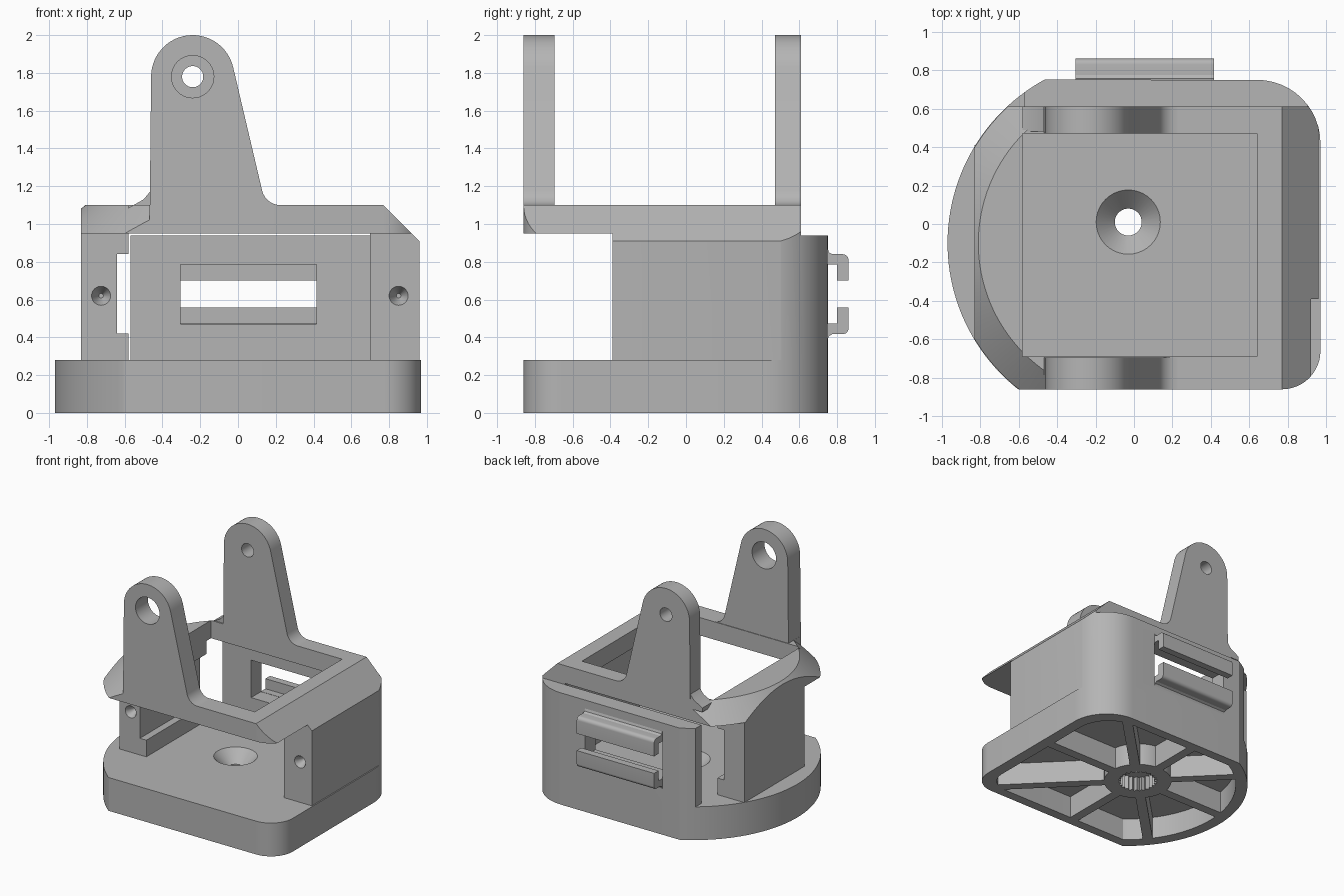
import bpy, bmesh
from math import sin, cos, radians, pi
from mathutils import Matrix

cube = bpy.data.objects.get("Cube")
if cube:
    bpy.data.objects.remove(cube, do_unlink=True)

grey = bpy.data.materials.new("plain grey")
grey.use_nodes = True
grey.diffuse_color = (0.46, 0.46, 0.46, 1)
grey.node_tree.nodes["Principled BSDF"].inputs["Base Color"].default_value = (0.46, 0.46, 0.46, 1)


def arc(cx, cy, r, start, end, n=12):
    angles = [radians(start + (end - start) * i / n) for i in range(n + 1)]
    return [(cx + r * cos(a), cy + r * sin(a)) for a in angles]


def circle(cx, cy, r, n=40):
    return arc(cx, cy, r, 0, 360, n)[:-1]


def loft(name, lower, a, b, axis="z", upper=None):
    """Solid between two matching outlines placed at a and b along an axis."""
    place = {"z": lambda u, v, w: (u, v, w),
             "y": lambda u, v, w: (u, w, v),
             "x": lambda u, v, w: (w, u, v)}[axis]
    bm = bmesh.new()
    bot = [bm.verts.new(place(u, v, a)) for u, v in lower]
    top = [bm.verts.new(place(u, v, b)) for u, v in (upper or lower)]
    bm.faces.new(bot)
    bm.faces.new(top)
    for i in range(len(bot)):
        j = (i + 1) % len(bot)
        bm.faces.new((bot[i], bot[j], top[j], top[i]))
    bmesh.ops.recalc_face_normals(bm, faces=bm.faces)
    mesh = bpy.data.meshes.new(name)
    bm.to_mesh(mesh)
    bm.free()
    ob = bpy.data.objects.new(name, mesh)
    bpy.context.collection.objects.link(ob)
    return ob


def box(name, x0, x1, y0, y1, z0, z1):
    return loft(name, [(x0, y0), (x1, y0), (x1, y1), (x0, y1)], z0, z1)


def combine(ob, tool, operation="DIFFERENCE"):
    """Boolean the tool into the object, then discard the tool."""
    mod = ob.modifiers.new("cut", "BOOLEAN")
    mod.object, mod.operation, mod.solver = tool, operation, "EXACT"
    dg = bpy.context.evaluated_depsgraph_get()
    mesh = bpy.data.meshes.new_from_object(ob.evaluated_get(dg))
    ob.modifiers.clear()
    ob.data = mesh
    bpy.data.objects.remove(tool, do_unlink=True)


def chamfer(ob):
    combine(ob, loft("chamfer", [(0.67, 1.2), (1.2, 0.67), (1.2, 1.2)], -2, 2, "y"))


def screw_hole(ob, x):
    combine(ob, loft("screw", circle(x, 0.62, 0.051, 24), -0.391, -0.31, "y",
                     circle(x, 0.62, 0.012, 24)))


# Footprint: curved left side, straight front and back, rounded right corners
footprint = ([(-0.6, -0.86)] + arc(0.77, -0.66, 0.2, -90, 0)
             + arc(0.64, 0.42, 0.33, 0, 90) + arc(0, -0.1, 0.97, 118.7, 231, 48))
hub = (-0.03, 0.01)

# Base with ribbed underside
base = loft("base", footprint, 0, 0.28)
inner = [(u * 0.9, (v + 0.05) * 0.9 - 0.05) for u, v in footprint]
pockets = loft("pockets", inner, -0.1, 0.19)
combine(pockets, loft("hub", circle(*hub, 0.27), -0.2, 0.25))
for i in range(4):
    spoke = box("spoke", -2, 2, -0.04, 0.04, -0.2, 0.25)
    spoke.data.transform(Matrix.Translation((*hub, 0)) @ Matrix.Rotation(i * pi / 4, 4, "Z"))
    combine(pockets, spoke)
combine(base, pockets)

# Toothed socket below, countersunk hole above
teeth = [(hub[0] + r * cos(i * pi / 24), hub[1] + r * sin(i * pi / 24))
         for i, r in enumerate([0.16, 0.135] * 24)]
combine(base, loft("socket", teeth, -0.1, 0.12))
combine(base, loft("bore", circle(*hub, 0.07), 0.05, 0.24))
combine(base, loft("countersink", circle(*hub, 0.07), 0.18, 0.281, "z", circle(*hub, 0.168)))

# Back and right walls in one piece
walls = loft("back_and_right_wall", footprint, 0.28, 0.95)
combine(walls, box("limit", -0.57, 0.96, -0.39, 1, 0.1, 1.2), "INTERSECT")
combine(walls, box("room", -1, 0.70, -1, 0.61, 0.1, 1.2))
combine(walls, box("ledge", -1, 1, 0.61, 1, 0.94, 1.2))
combine(walls, box("slot", -0.305, 0.415, 0.5, 1, 0.47, 0.785))
chamfer(walls)
screw_hole(walls, 0.85)

# Left wall with a long inner groove
left_wall = box("left_wall", -0.83, -0.58, -0.39, 0.41, 0.28, 0.95)
combine(left_wall, box("groove", -0.64, -0.4, -1, 1, 0.42, 0.84))
screw_hole(left_wall, -0.725)

# Upper frame: open middle, chamfered right side, conical left side
frame = loft("upper_frame", footprint, 0.95, 1.1)
combine(frame, box("limit", -0.83, 0.96, -1, 0.61, 0.5, 1.5), "INTERSECT")
combine(frame, box("opening", -0.58, 0.64, -0.69, 0.47, 0.5, 1.5))
chamfer(frame)
outside = box("outside", -1.3, -0.468, -1.3, 1.3, 0.92, 1.15)
combine(outside, loft("cone", circle(0, -0.1, 1.02, 128), 0.9, 1.2, "z",
                      circle(0, -0.1, 0.705, 128)))
combine(frame, outside)

# Two upright arms with pivot holes
arm_profile = ([(-0.467, 1.1)] + arc(0.225, 1.2, 0.1, 270, 194, 8)
               + arc(-0.24, 1.78, 0.22, 14, 180, 28))
for name, y0, y1, r in (("front_arm", -0.86, -0.695, 0.112), ("back_arm", 0.47, 0.61, 0.056)):
    arm = loft(name, arm_profile, y0, y1, "y")
    combine(arm, loft("pivot", circle(-0.24, 1.78, r), y0 - 0.1, y1 + 0.1, "y"))

# Small gusset at the foot of the back arm
loft("arm_gusset", [(-0.58, 1.05), (-0.467, 1.05), (-0.467, 1.17), (-0.5, 1.13), (-0.58, 1.085)],
     0.48, 0.61, "y")

# Hooked rails above and below the slot
rail = [(0.74, 0.785), (0.80, 0.785), (0.80, 0.70), (0.86, 0.70)] \
    + arc(0.83, 0.81, 0.03, 0, 90, 6) + [(0.775, 0.84), (0.757, 0.85), (0.75, 0.87), (0.74, 0.87)]
loft("upper_rail", rail, -0.305, 0.415, "x")
loft("lower_rail", [(y, 1.257 - z) for y, z in rail], -0.305, 0.415, "x")

# Colour and shading
bpy.ops.object.select_all(action="DESELECT")
for ob in list(bpy.context.collection.objects):
    if ob.type == "MESH":
        ob.data.materials.clear()
        ob.data.materials.append(grey)
        ob.select_set(True)
        bpy.context.view_layer.objects.active = ob
bpy.ops.object.shade_smooth_by_angle(angle=radians(25))
